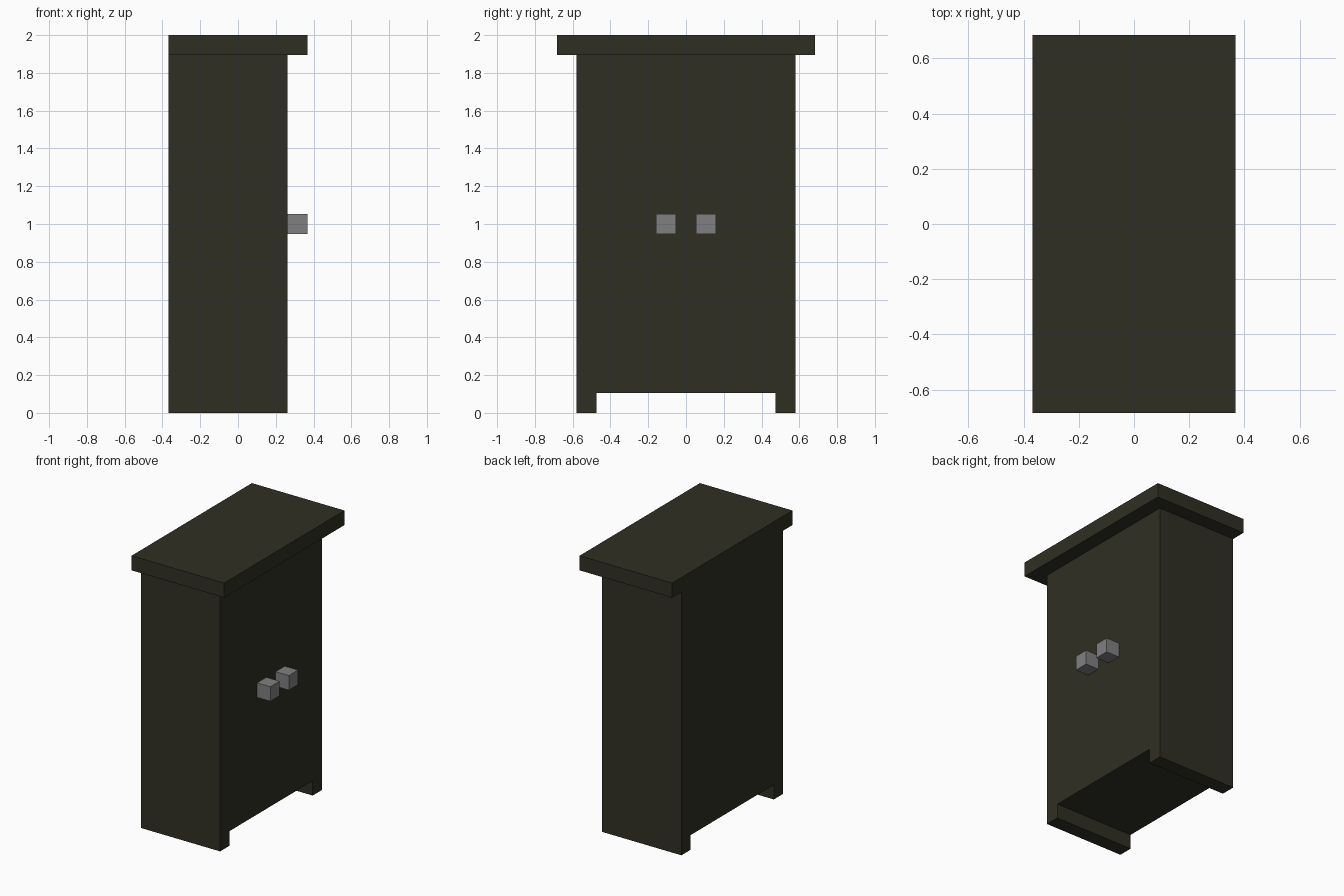
import bpy
import bmesh
from mathutils import Vector

cube = bpy.data.objects.get("Cube")
if cube:
    bpy.data.objects.remove(cube, do_unlink=True)

U = 2 / 19  # the whole cabinet sits on this module


def material(name, rgb):
    m = bpy.data.materials.new(name)
    m.use_nodes = True
    m.diffuse_color = (*rgb, 1)
    m.node_tree.nodes["Principled BSDF"].inputs["Base Color"].default_value = (*rgb, 1)
    return m


def prism(name, profile, x0, x1, mat):
    """Extrude a (y, z) profile from x0 to x1, all in modules."""
    bm = bmesh.new()
    face = bm.faces.new([bm.verts.new(Vector((x0, y, z)) * U) for y, z in profile])
    side = bmesh.ops.extrude_face_region(bm, geom=[face])["geom"]
    verts = [v for v in side if isinstance(v, bmesh.types.BMVert)]
    bmesh.ops.translate(bm, verts=verts, vec=((x1 - x0) * U, 0, 0))
    bmesh.ops.recalc_face_normals(bm, faces=bm.faces)
    mesh = bpy.data.meshes.new(name)
    bm.to_mesh(mesh)
    bm.free()
    mesh.materials.append(mat)
    obj = bpy.data.objects.new(name, mesh)
    bpy.context.collection.objects.link(obj)
    return obj


def rect(y0, y1, z0, z1):
    return [(y0, z0), (y1, z0), (y1, z1), (y0, z1)]


wood = material("dark wood", (0.0296, 0.0284, 0.0176))
metal = material("grey metal", (0.216, 0.216, 0.216))

# Cabinet body with a runner foot along each end
half = [(5.5, 18), (5.5, 0), (4.5, 0), (4.5, 1)]
body = half + [(-y, z) for y, z in reversed(half)]
prism("cabinet_body", body, -3.5, 2.5, wood)

# Top board, flush at the back and overhanging elsewhere
prism("top_board", rect(-6.5, 6.5, 18, 19), -3.5, 3.5, wood)

# Pair of door knobs
for name, y in (("right_knob", -1.5), ("left_knob", 0.5)):
    prism(name, rect(y, y + 1, 9, 10), 2.5, 3.5, metal)
